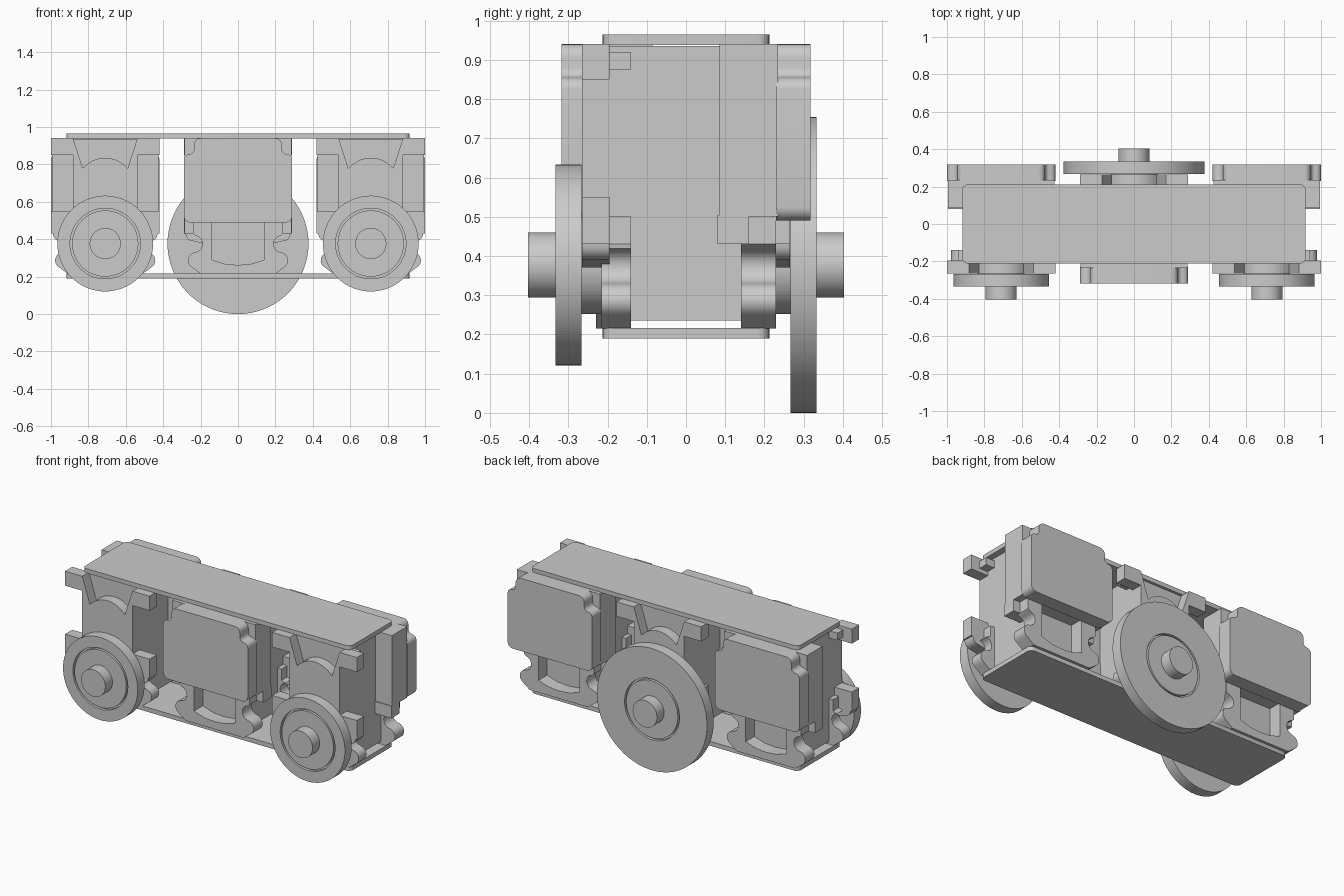
import bpy, bmesh, math
from mathutils import Matrix

if "Cube" in bpy.data.objects:
    bpy.data.objects.remove(bpy.data.objects["Cube"])


def finish(bm, name, matrix=None, smooth=True):
    bmesh.ops.remove_doubles(bm, verts=bm.verts, dist=1e-5)
    if matrix is not None:
        bm.transform(matrix)
    bmesh.ops.recalc_face_normals(bm, faces=bm.faces)
    mesh = bpy.data.meshes.new(name)
    bm.to_mesh(mesh)
    bm.free()
    ob = bpy.data.objects.new(name, mesh)
    bpy.context.collection.objects.link(ob)
    if smooth:
        bpy.ops.object.select_all(action='DESELECT')
        ob.select_set(True)
        bpy.context.view_layer.objects.active = ob
        bpy.ops.object.shade_smooth_by_angle(angle=math.radians(30))
    return ob


def arc(cx, cz, r, a0, a1, n=6):
    return [(cx + r * math.cos(math.radians(a0 + (a1 - a0) * i / n)),
             cz + r * math.sin(math.radians(a0 + (a1 - a0) * i / n))) for i in range(n + 1)]


def prism(name, half, y0, y1, matrix):
    """Extrude a right-half x/z outline, mirrored over x = 0, from y0 to y1."""
    pts = half + [(-x, z) for x, z in reversed(half) if x > 1e-6]
    bm = bmesh.new()
    face = bm.faces.new([bm.verts.new((x, y0, z)) for x, z in pts])
    ext = bmesh.ops.extrude_face_region(bm, geom=[face])
    bmesh.ops.translate(bm, vec=(0, y1 - y0, 0),
                        verts=[v for v in ext['geom'] if isinstance(v, bmesh.types.BMVert)])
    return finish(bm, name, matrix)


def boxes(name, x0, x1, y0, y1, z0, z1, matrix):
    """A box and its mirror image across x = 0."""
    bm = bmesh.new()
    for s in (-1, 1):
        bmesh.ops.create_cube(bm, size=1, matrix=Matrix.Translation(
            (s * (x0 + x1) / 2, (y0 + y1) / 2, (z0 + z1) / 2))
            @ Matrix.Diagonal((x1 - x0, y1 - y0, z1 - z0, 1)))
    return finish(bm, name, matrix, False)


def lathe(name, profile, matrix):
    """Spin a radius/y profile around the wheel axle at z = 0.377."""
    bm = bmesh.new()
    vs = [bm.verts.new((r, y, 0)) for r, y in profile]
    es = [bm.edges.new(p) for p in zip(vs, vs[1:])]
    bmesh.ops.spin(bm, geom=vs + es, cent=(0, 0, 0), axis=(0, 1, 0),
                   angle=math.tau, steps=72, use_merge=True)
    return finish(bm, name, matrix @ Matrix.Translation((0, 0, 0.377)))


def plate(name, z0, z1):
    bm = bmesh.new()
    bmesh.ops.create_cube(bm, size=1, matrix=Matrix.Translation((0, 0, (z0 + z1) / 2))
                          @ Matrix.Diagonal((1.835, 0.425, z1 - z0, 1)))
    upright = [e for e in bm.edges if abs(e.verts[0].co.z - e.verts[1].co.z) > 0.01]
    bmesh.ops.bevel(bm, geom=upright, offset=0.03, segments=5, profile=0.5, affect='EDGES')
    finish(bm, name)


# Outlines (right halves, top to bottom)
front_outline = (arc(0, 0.68, 0.155, 90, 48) + [(0.12, 0.78), (0.172, 0.94), (0.29, 0.94),
                 (0.29, 0.85), (0.172, 0.85), (0.172, 0.55), (0.29, 0.55), (0.29, 0.43)]
                 + arc(0.24, 0.43, 0.04, 0, -90) + [(0.15, 0.37), (0, 0.37)])
cover_outline = ([(0, 0.94)] + arc(0.2, 0.905, 0.035, 90, 0) + arc(0.26, 0.88, 0.025, 180, 270, 4)
                 + arc(0.26, 0.825, 0.03, 90, 0) + arc(0.255, 0.525, 0.035, 0, -90) + [(0, 0.49)])
foot = (arc(0.235, 0.375, 0.045, 100, 260, 8) + arc(0.225, 0.287, 0.043, 80, -60, 8))
front_foot_outline = [(0, 0.5), (0.2, 0.5), (0.2, 0.43)] + foot + [(0.2, 0.215), (0, 0.215)]


def servo(side, cx, turn, wheel_radius):
    m = Matrix.Translation((cx, 0, 0)) @ Matrix.Rotation(turn, 4, 'Z')
    n = side + "_motor_"
    # Central case
    prism(n + "case", [(0, 0.935), (0.172, 0.935), (0.172, 0.235), (0, 0.235)], -0.2, 0.145, m)
    # Face frame with the scooped notch, mounting ears and wings
    prism(n + "face", front_outline, -0.265, -0.195, m)
    boxes(n + "ear_tabs", 0.15, 0.23, -0.2, -0.14, 0.875, 0.92, m)
    # Lower front and rear mounting feet
    prism(n + "front_foot", front_foot_outline, -0.215, -0.14, m)
    rear = ([(0.14, 0.5), (0.24, 0.5), (0.24, 0.43)] + foot + [(0.2, 0.215), (0, 0.215)])
    pocket = [(0, 0.262), (0.07, 0.268), (0.14, 0.29)]
    outline = pocket + rear[:-1]
    prism_ring = outline  # U-shaped foot: pocket edge up, outer edge down
    prism(n + "rear_foot", prism_ring, 0.14, 0.23, m)
    # Rear housing and stepped cover
    prism(n + "rear_housing", [(0, 0.94), (0.285, 0.94), (0.285, 0.5), (0, 0.5)], 0.085, 0.235, m)
    boxes(n + "housing_legs", 0.172, 0.285, 0.08, 0.16, 0.43, 0.505, m)
    prism(n + "rear_cover", cover_outline, 0.23, 0.318, m)
    # Output horn and grooved wheel with hub
    lathe(n + "horn", [(0, -0.275), (0.125, -0.275), (0.125, -0.21), (0, -0.21)], m)
    lathe(side + "_wheel", [(0, -0.403), (0.083, -0.403), (0.083, -0.333), (0.177, -0.333),
                            (0.177, -0.315), (0.188, -0.315), (0.188, -0.333),
                            (wheel_radius, -0.333), (wheel_radius, -0.267), (0, -0.267)], m)


# Three motors, the middle one facing backwards
servo("left", -0.71, 0, 0.256)
servo("middle", 0, math.pi, 0.377)
servo("right", 0.71, 0, 0.256)

# Chassis plates
plate("top_plate", 0.938, 0.965)
plate("bottom_plate", 0.19, 0.217)
